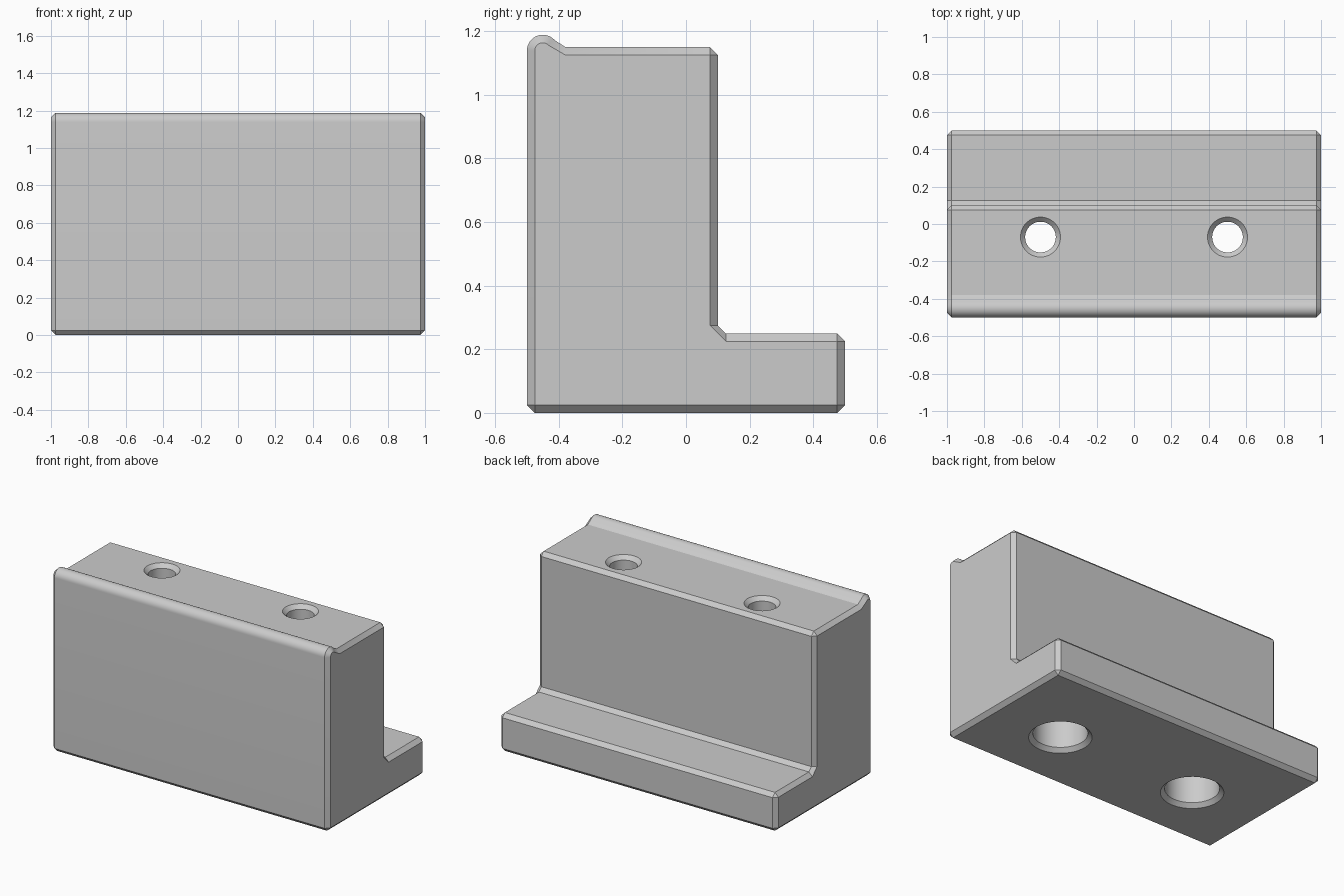
import bpy, bmesh, math

cube = bpy.data.objects.get("Cube")
if cube:
    bpy.data.objects.remove(cube, do_unlink=True)

CH = 0.025           # chamfer size
HEIGHT = 1.15        # height of the flat top
HOLE_Y = -0.07

grey = bpy.data.materials.new("plain grey")
grey.use_nodes = True
COLOUR = (0.6, 0.6, 0.6, 1)
grey.diffuse_color = COLOUR
grey.node_tree.nodes["Principled BSDF"].inputs["Base Color"].default_value = COLOUR


def new_object(name, bm):
    bmesh.ops.remove_doubles(bm, verts=bm.verts, dist=1e-5)
    bmesh.ops.recalc_face_normals(bm, faces=bm.faces)
    mesh = bpy.data.meshes.new(name)
    bm.to_mesh(mesh)
    bm.free()
    mesh.materials.append(grey)
    obj = bpy.data.objects.new(name, mesh)
    bpy.context.collection.objects.link(obj)
    return obj


def stepped_profile():
    """Pairs of (body point, end face point) in y, z around the section."""
    pairs = []

    def corner(y, z, sy, sz, flip=False):
        inner = (y + sy * CH, z + sz * CH)
        two = [((inner[0], z), inner), ((y, inner[1]), inner)]
        pairs.extend(two[::-1] if flip else two)

    # base
    corner(-0.5, 0, 1, 1)
    # rounded bead along the front top edge
    cy, cz, steps = -0.45, 1.138, 16
    for i in range(steps + 1):
        a = math.radians(180 - 138 * i / steps)
        c, s = math.cos(a), math.sin(a)
        pairs.append(((cy + 2 * CH * c, cz + 2 * CH * s), (cy + CH * c, cz + CH * s)))
    pairs.append(((-0.38, HEIGHT), (-0.38, HEIGHT - CH)))
    # top back edge, inside step, ledge and base back edge
    corner(0.1, HEIGHT, -1, -1)
    pairs.append(((0.1, 0.275), (0.075, 0.275)))
    pairs.append(((0.125, 0.25), (0.125, 0.225)))
    corner(0.5, 0.25, -1, -1)
    corner(0.5, 0, -1, 1, flip=True)
    return pairs


# stepped block: chamfered section swept along x
pairs = stepped_profile()
bm = bmesh.new()
loops = []
for x, k in ((-1, 1), (CH - 1, 0), (1 - CH, 0), (1, 1)):
    loops.append([bm.verts.new((x, *p[k])) for p in pairs])
n = len(pairs)
for a, b in zip(loops, loops[1:]):
    for i in range(n):
        j = (i + 1) % n
        bm.faces.new((a[i], a[j], b[j], b[i]))
bm.faces.new(loops[0])
bm.faces.new(loops[-1])
block = new_object("stepped_block", bm)

# bolt hole cutter: wide bore below, narrow bore above, chamfered mouths
NARROW, WIDE, DEPTH, OVER = 0.082, 0.16, 0.7, 0.05
HOLE = ((0, -OVER), (WIDE + CH + OVER, -OVER), (WIDE, CH), (WIDE, DEPTH),
        (NARROW, DEPTH), (NARROW, HEIGHT - CH),
        (NARROW + CH + OVER, HEIGHT + OVER), (0, HEIGHT + OVER))
bm = bmesh.new()
for x in (-0.5, 0.5):
    verts = [bm.verts.new((x + r, HOLE_Y, z)) for r, z in HOLE]
    edges = [bm.edges.new(e) for e in zip(verts, verts[1:])]
    bmesh.ops.spin(bm, geom=verts + edges, cent=(x, HOLE_Y, 0), axis=(0, 0, 1),
                   angle=math.tau, steps=48)
cutter = new_object("bolt_hole_cutter", bm)
cutter.hide_render = True
cutter.hide_viewport = True

cut = block.modifiers.new("bolt holes", "BOOLEAN")
cut.operation = "DIFFERENCE"
cut.solver = "EXACT"
cut.object = cutter

# apply the cut and remove the helper
bpy.context.view_layer.update()
graph = bpy.context.evaluated_depsgraph_get()
finished = bpy.data.meshes.new_from_object(block.evaluated_get(graph))
block.modifiers.clear()
block.data = finished
bpy.data.objects.remove(cutter, do_unlink=True)

bpy.ops.object.select_all(action="DESELECT")
block.select_set(True)
bpy.context.view_layer.objects.active = block
bpy.ops.object.shade_smooth_by_angle(angle=math.radians(25))
